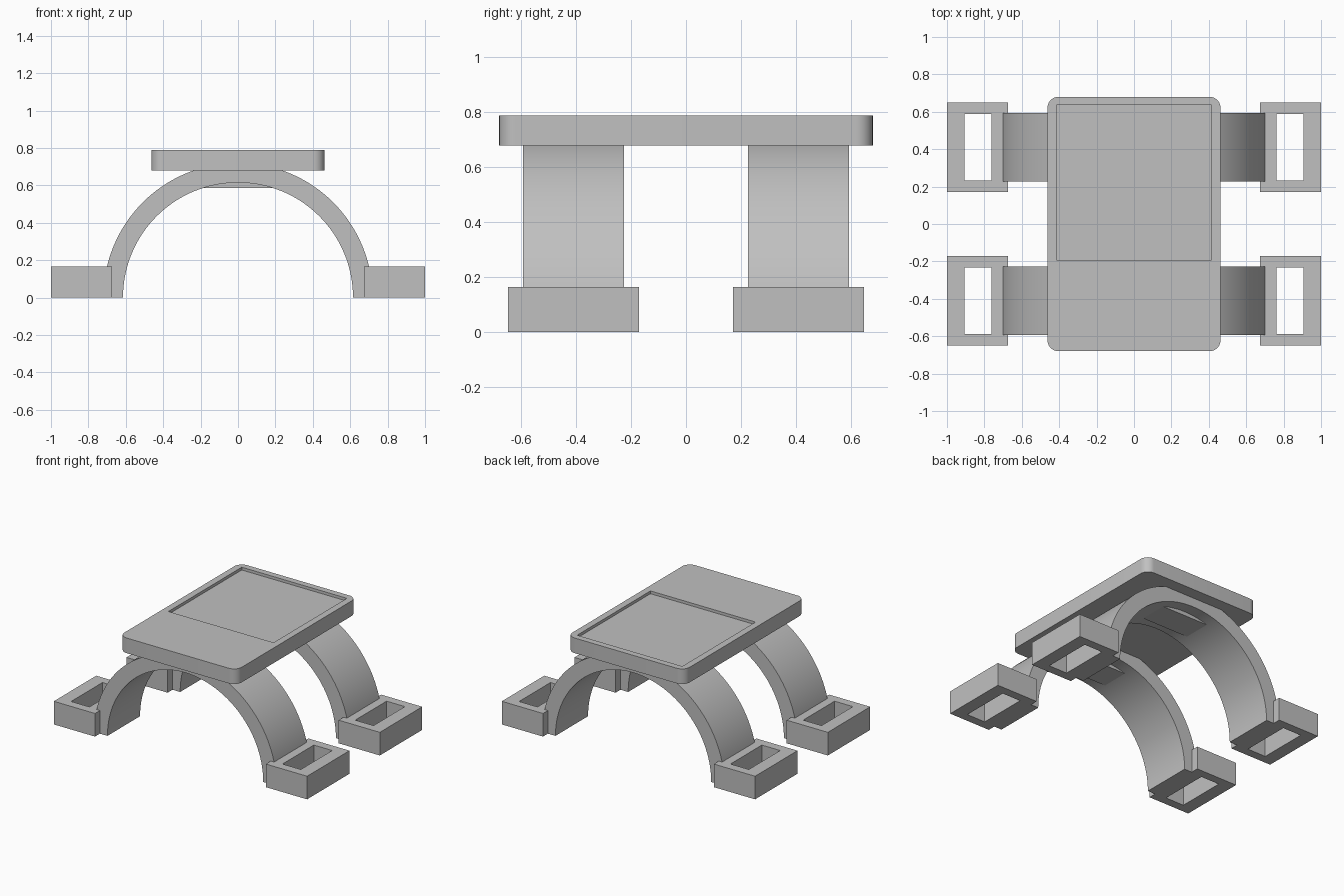
import bpy, bmesh
from math import pi, cos, sin

if "Cube" in bpy.data.objects:
    bpy.data.objects.remove(bpy.data.objects["Cube"], do_unlink=True)

# One plain grey for every part
grey = bpy.data.materials.new("plain grey")
grey.use_nodes = True
grey.diffuse_color = (0.53, 0.53, 0.53, 1)
grey.node_tree.nodes["Principled BSDF"].inputs["Base Color"].default_value = (0.53, 0.53, 0.53, 1)


def finish(bm, name):
    bmesh.ops.recalc_face_normals(bm, faces=bm.faces)
    mesh = bpy.data.meshes.new(name)
    bm.to_mesh(mesh)
    bm.free()
    mesh.materials.append(grey)
    ob = bpy.data.objects.new(name, mesh)
    bpy.context.collection.objects.link(ob)
    return ob


def activate(ob):
    bpy.ops.object.select_all(action='DESELECT')
    ob.select_set(True)
    bpy.context.view_layer.objects.active = ob


def prism(name, outline, offset):
    """Extrude a closed outline of 3D points along an offset."""
    bm = bmesh.new()
    face = bm.faces.new([bm.verts.new(p) for p in outline])
    new = bmesh.ops.extrude_face_region(bm, geom=[face])["geom"]
    bmesh.ops.translate(bm, vec=offset,
                        verts=[v for v in new if isinstance(v, bmesh.types.BMVert)])
    return finish(bm, name)


def box(name, x0, x1, y0, y1, z0, z1):
    outline = [(x0, y0, z0), (x1, y0, z0), (x1, y1, z0), (x0, y1, z0)]
    return prism(name, outline, (0, 0, z1 - z0))


def cut(ob, tool):
    """Subtract the tool and discard it."""
    tool.hide_render = True
    mod = ob.modifiers.new("cut", 'BOOLEAN')
    mod.operation = 'DIFFERENCE'
    mod.solver = 'EXACT'
    mod.object = tool
    activate(ob)
    bpy.ops.object.modifier_apply(modifier=mod.name)
    bpy.data.objects.remove(tool, do_unlink=True)


def smooth(ob):
    activate(ob)
    bpy.ops.object.shade_smooth_by_angle(angle=pi / 6)


# Top plate with rounded corners and a shallow rectangular recess
HALF_X, HALF_Y, R, STEPS = 0.463, 0.68, 0.06, 10
corners = [(1, 1), (-1, 1), (-1, -1), (1, -1)]
outline = []
for i, (sx, sy) in enumerate(corners):
    for k in range(STEPS + 1):
        a = (i + k / STEPS) * pi / 2
        outline.append((sx * (HALF_X - R) + R * cos(a),
                        sy * (HALF_Y - R) + R * sin(a), 0.68))
plate = prism("top_plate", outline, (0, 0, 0.108))
cut(plate, box("recess_cutter", -0.415, 0.415, -0.192, 0.635, 0.768, 0.9))
smooth(plate)

# Arched legs, each with a mounting block under its crown and two framed feet
OUTER, INNER, SEGMENTS = 0.72, 0.615, 72
angles = [pi * k / SEGMENTS for k in range(SEGMENTS + 1)]
for side, label in ((-1, "front"), (1, "back")):
    y = side * 0.41
    ring = [(OUTER * cos(a), y - 0.184, OUTER * sin(a)) for a in angles]
    ring += [(INNER * cos(a), y - 0.184, INNER * sin(a)) for a in reversed(angles)]
    smooth(prism(label + "_arch", ring, (0, 0.368, 0)))

    box(label + "_mounting_block", -0.2, 0.2, y - 0.1, y + 0.1, 0.587, 0.70)

    for sx, hand in ((1, "left"), (-1, "right")):
        xs = sorted((sx * 0.675, sx))
        hole = sorted((sx * 0.762, sx * 0.907))
        foot = box(f"{label}_{hand}_foot", *xs, y - 0.239, y + 0.239, 0, 0.165)
        cut(foot, box("slot_cutter", *hole, y - 0.177, y + 0.177, -0.1, 0.3))
